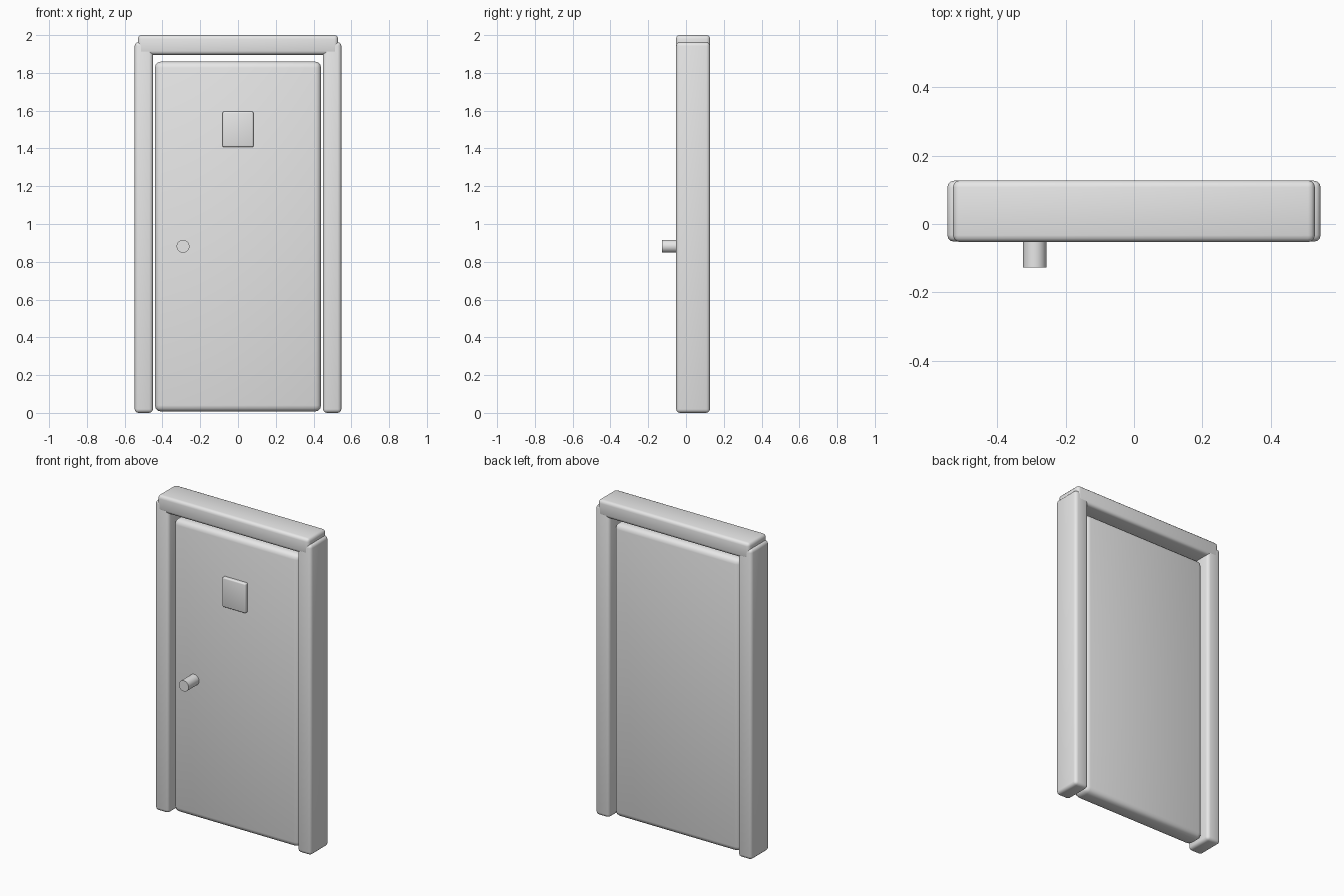
import bpy
import math

cube = bpy.data.objects.get("Cube")
if cube:
    bpy.data.objects.remove(cube, do_unlink=True)

# Single plain grey
grey = bpy.data.materials.new("plain_grey")
grey.use_nodes = True
colour = (0.8, 0.8, 0.8, 1.0)
grey.diffuse_color = colour
grey.node_tree.nodes["Principled BSDF"].inputs["Base Color"].default_value = colour


def finish(obj, name):
    obj.name = name
    obj.data.materials.append(grey)
    bpy.ops.object.shade_smooth_by_angle(angle=math.radians(35))
    return obj


def rounded_box(name, x, y, z, bevel):
    """Box spanning the (min, max) pairs, with rounded edges."""
    spans = (x, y, z)
    bpy.ops.mesh.primitive_cube_add(size=1, location=[(a + b) / 2 for a, b in spans])
    obj = bpy.context.object
    obj.scale = [b - a for a, b in spans]
    bpy.ops.object.transform_apply(location=False, rotation=False, scale=True)
    mod = obj.modifiers.new("rounded_edges", 'BEVEL')
    mod.width = bevel
    mod.segments = 3
    bpy.ops.object.modifier_apply(modifier=mod.name)
    return finish(obj, name)


# Frame: two posts and a lintel across their tops
depth = (-0.052, 0.127)
for side, name in ((1, "left_post"), (-1, "right_post")):
    x = sorted((side * 0.45, side * 0.547))
    rounded_box(name, x, depth, (0, 1.963), 0.02)
rounded_box("lintel", (-0.53, 0.53), (-0.053, 0.128), (1.896, 2.0), 0.02)

# Door panel, set back from both faces of the frame
rounded_box("door_panel", (-0.44, 0.44), (-0.022, 0.096), (0.007, 1.86), 0.033)

# Small window plate on the front
rounded_box("window_plate", (-0.082, 0.082), (-0.043, 0.0), (1.407, 1.595), 0.008)

# Round knob
bpy.ops.mesh.primitive_cylinder_add(vertices=32, radius=0.034, depth=0.127,
                                    location=(-0.291, -0.0635, 0.882),
                                    rotation=(math.pi / 2, 0, 0))
finish(bpy.context.object, "door_knob")
